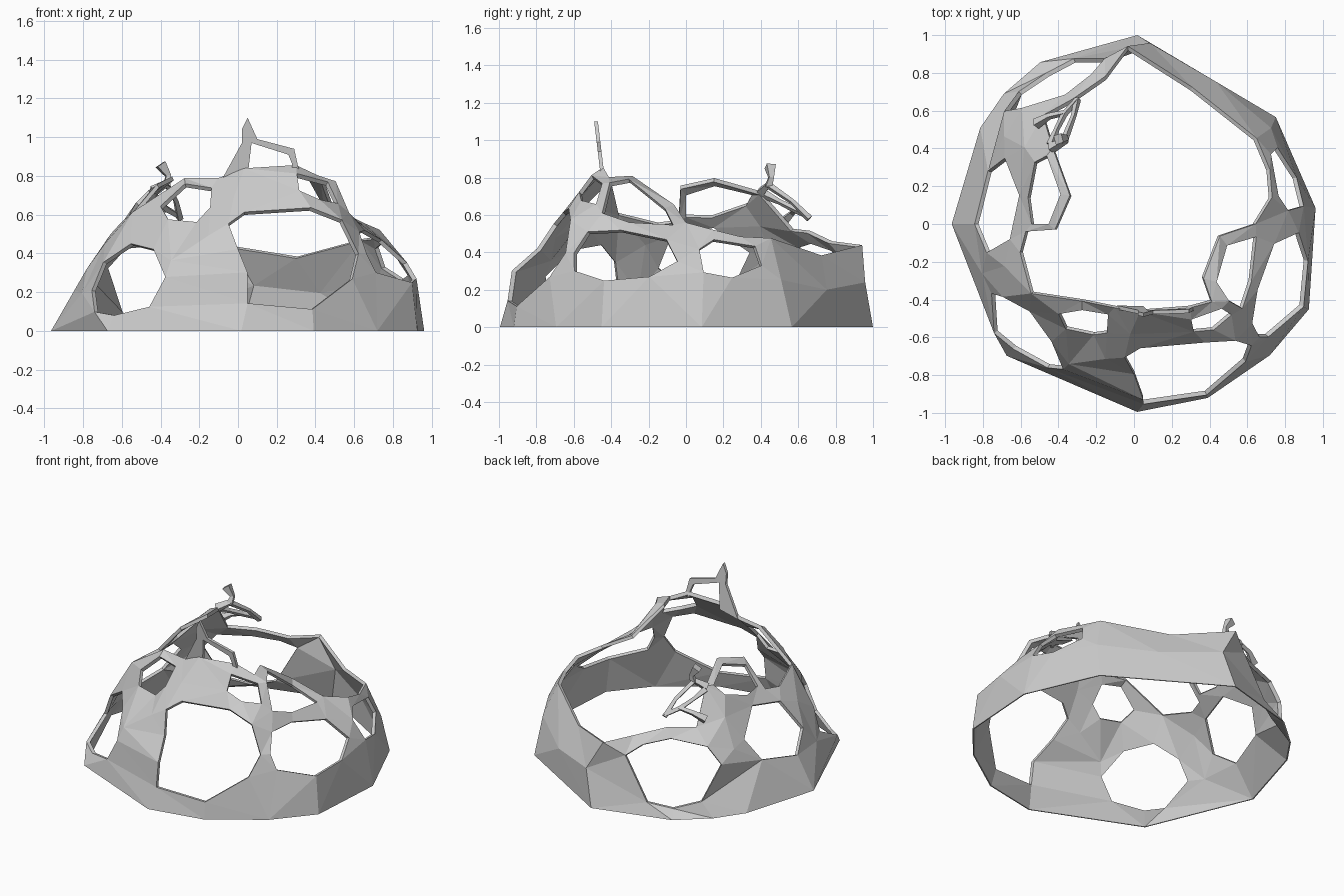
import bpy, bmesh, math
from mathutils import Vector
from mathutils.geometry import delaunay_2d_cdt

if "Cube" in bpy.data.objects:
    bpy.data.objects.remove(bpy.data.objects["Cube"])

# Ground outline as (azimuth, radius); all other outlines are (azimuth, elevation) in degrees
BASE = [(5, .965), (37, .94), (89, 1.0), (120, .99), (135, .975), (148, .96), (180, .965),
        (226, .97), (271, .995), (293, 1.0), (316, 1.0), (334, 1.03)]
RIM = [(0, 41), (11, 35), (22, 32), (35, 31), (67, 26), (92, 25), (101, 30), (116, 35),
       (130, 35), (137, 51), (156, 65), (184, 61), (184, 45), (194, 42), (214, 43),
       (236, 58), (257, 60), (274, 61), (304, 58), (315, 54), (322, 60), (352, 55)]
HOLES = {
    "front": [(266, 38), (273, 43), (301, 41), (311, 35), (314, 24), (309, 16),
              (293, 6.5), (273, 8.5), (273, 18), (270, 28)],
    "front_left": [(206, 14), (218, 6), (226, 5), (239, 8), (244, 18), (235, 29),
                   (220, 32), (209, 24)],
    "front_top": [(230, 46), (239, 55), (254, 56), (256, 47), (250, 42), (237, 41)],
    "front_right_top": [(301, 54), (316, 50), (317, 43), (307, 44), (299, 48)],
    "right_loop": [(325, 56), (347, 51.5), (354, 40), (334, 39), (322, 40), (321, 50)],
    "right_front": [(352, 32), (332, 35), (320, 32), (318, 24), (320, 18), (334, 14),
                    (348, 16), (357, 22)],
    "right_back": [(6, 18), (16, 16.5), (28, 21), (27, 28), (11, 31), (5, 27)],
    "back_left": [(100, 22), (110, 5), (120, 3), (131, 6), (139, 20), (134, 27),
                  (118, 30.5), (106, 27)],
    "left": [(180, 14), (160, 18), (153, 28), (166, 41), (187, 37), (191, 22)],
    "left_loop": [(166, 46), (148, 47), (142, 51), (158, 61.5), (180, 58), (180, 48)],
}
# A few extra facet corners on the wider walls
EXTRA = [(245, 24), (258, 34), (60, 13), (35, 16), (85, 14), (198, 32), (146, 25),
         (198, 13), (268, 50), (145, 38)]
# Distance of the wall from the centre at a few (azimuth, elevation) spots
SHAPE = [(180, 12, .87), (160, 17, .865), (206, 14, .865), (155, 27, .87), (166, 41, .83),
         (187, 37, .83), (156, 65, .88), (180, 46, .81), (137, 51, .935), (217, 43, .9),
         (236, 57, .93), (274, 61, .96), (304, 57, 1.01), (320, 51, 1.01), (322, 60, .935),
         (352, 54, .8), (356, 40, .85), (11, 34, .91), (6, 17, .95), (35, 31, .925),
         (67, 26, .876), (92, 25, 1.04), (101, 30, .92), (118, 34, .9), (138, 22, .97),
         (218, 6, .945), (244, 18, .9), (235, 29, .87), (220, 32, .85), (273, 18, .98),
         (270, 28, .9), (271, 43, .9), (301, 41, .97), (311, 36, 1.0), (314, 24, .98),
         (293, 6, .99), (334, 40, .89), (321, 39, .95), (348, 16, .98), (334, 14, 1.03),
         (254, 54, .89), (251, 42, .84)]
FLAT_BASE = 135


def flatten(a, e):
    r = 90 - e if e > 0 else FLAT_BASE
    return Vector((r * math.cos(math.radians(a)), r * math.sin(math.radians(a))))


def lift(p):
    a = math.atan2(p.y, p.x)
    if p.length > 110:
        # ground corner
        deg = math.degrees(a) % 360
        r, e = min(BASE, key=lambda b: abs(b[0] - deg))[1], 0
    else:
        # wall corner: blend the nearby shape spots
        e = math.radians(90 - p.length)
        spots = [(1 / ((p - flatten(sa, se)).length + .5) ** 3, sr) for sa, se, sr in SHAPE]
        r = sum(w * s for w, s in spots) / sum(w for w, s in spots)
    return r * Vector((math.cos(e) * math.cos(a), math.cos(e) * math.sin(a), math.sin(e)))


def inside(p, poly):
    hit = False
    for q, s in zip(poly, poly[1:] + poly[:1]):
        if (q.y > p.y) != (s.y > p.y) and p.x < (s.x - q.x) * (p.y - q.y) / (s.y - q.y) + q.x:
            hit = not hit
    return hit


def finish(name, bm):
    bmesh.ops.recalc_face_normals(bm, faces=bm.faces[:])
    me = bpy.data.meshes.new(name)
    bm.to_mesh(me)
    bm.free()
    bpy.context.collection.objects.link(bpy.data.objects.new(name, me))


# Broken dome shell: triangulate around the outlines, lift to 3D, thicken inward
cuts = [[flatten(*q) for q in loop] for loop in [RIM] + list(HOLES.values())]
pts, edges = [], []
for loop in [[flatten(a, 0) for a, r in BASE]] + cuts:
    n, k = len(pts), len(loop)
    pts += loop
    edges += [(n + i, n + (i + 1) % k) for i in range(k)]
pts += [flatten(*q) for q in EXTRA]
flat, _, tris, *_ = delaunay_2d_cdt(pts, edges, [], 0, 1e-4)

bm = bmesh.new()
verts = [bm.verts.new(lift(p)) for p in flat]
for t in tris:
    mid = sum((flat[i] for i in t), Vector((0, 0))) / len(t)
    if not any(inside(mid, loop) for loop in cuts):
        bm.faces.new([verts[i] for i in t])
bmesh.ops.delete(bm, geom=[v for v in bm.verts if not v.link_faces], context='VERTS')
res = bmesh.ops.extrude_face_region(bm, geom=bm.faces[:], use_keep_orig=True)
for v in res["geom"]:
    if isinstance(v, bmesh.types.BMVert):
        v.co *= .975 if v.co.z > .01 else .992
finish("dome_shell", bm)

# Front spike with its thin arm, a leaning plate
spike = [(-.09, .77), (.02, .97), (.02, 1.04), (.05, 1.1), (.1, .99), (.29, .94), (.31, .85),
         (.32, .82), (.28, .82), (.28, .86), (.26, .91), (.07, .97), (.05, .80)]
bm = bmesh.new()
face = bm.faces.new([bm.verts.new((x, -.455 - (z - .8) * .12, z)) for x, z in spike])
res = bmesh.ops.extrude_face_region(bm, geom=[face], use_keep_orig=True)
for v in res["geom"]:
    if isinstance(v, bmesh.types.BMVert):
        v.co.y += .02
finish("front_spike", bm)


# Dangling branch on the left loop
def strut(name, path, widths):
    cu = bpy.data.curves.new(name, 'CURVE')
    cu.dimensions, cu.bevel_depth, cu.bevel_resolution = '3D', 1, 0
    cu.use_fill_caps = True
    sp = cu.splines.new('POLY')
    sp.use_smooth = False
    sp.points.add(len(path) - 1)
    for p, co, w in zip(sp.points, path, widths):
        p.co, p.radius = (*co, 1), w
    bpy.context.collection.objects.link(bpy.data.objects.new(name, cu))


strut("branch_upper", [(-.44, .4, .72), (-.37, .44, .76), (-.32, .57, .67), (-.3, .66, .58)],
      [.03, .022, .015, .02])
strut("branch_tip", [(-.37, .44, .75), (-.36, .455, .8), (-.4, .45, .86)], [.025, .018, .035])
strut("branch_lower", [(-.44, .42, .71), (-.41, .5, .67), (-.37, .58, .63), (-.3, .66, .59)],
      [.025, .015, .018, .015])
strut("branch_root", [(-.52, .53, .57), (-.45, .57, .61), (-.36, .59, .63)], [.03, .018, .015])
